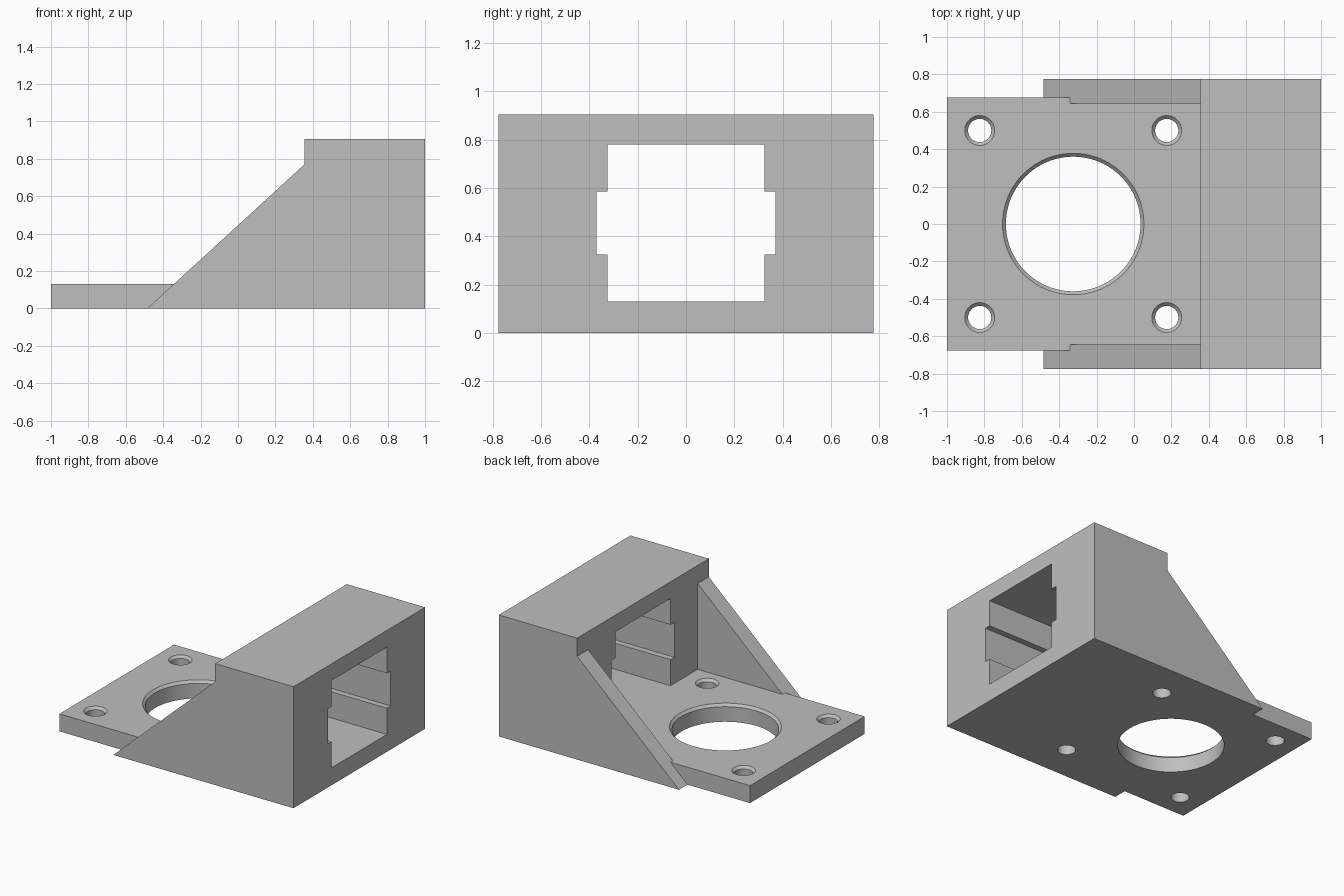
import bpy, bmesh, math
from mathutils import Vector

cube = bpy.data.objects.get("Cube")
if cube:
    bpy.data.objects.remove(cube, do_unlink=True)

# Main sizes
PLATE_H, HEIGHT = 0.13, 0.905
HALF_W, INNER_W, PLATE_W = 0.775, 0.645, 0.675
STEP_X, TOE_X, NOTCH_X = 0.355, -0.485, -0.343
CHAMFER = 0.018

grey = bpy.data.materials.new("plain grey")
grey.use_nodes = True
colour = (0.52, 0.52, 0.52, 1)
grey.diffuse_color = colour
grey.node_tree.nodes["Principled BSDF"].inputs["Base Color"].default_value = colour


def finish(name, bm):
    bmesh.ops.recalc_face_normals(bm, faces=bm.faces)
    mesh = bpy.data.meshes.new(name)
    bm.to_mesh(mesh)
    bm.free()
    mesh.materials.append(grey)
    obj = bpy.data.objects.new(name, mesh)
    bpy.context.collection.objects.link(obj)
    return obj


def prism(name, points, axis, start, end):
    """Extrude a flat outline along x, y or z."""
    def place(a, b):
        co = [a, b]
        co.insert("xyz".index(axis), start)
        return co
    bm = bmesh.new()
    face = bm.faces.new([bm.verts.new(place(a, b)) for a, b in points])
    grown = bmesh.ops.extrude_face_region(bm, geom=[face])["geom"]
    shift = Vector([end - start if axis == c else 0 for c in "xyz"])
    bmesh.ops.translate(bm, vec=shift, verts=[v for v in grown if isinstance(v, bmesh.types.BMVert)])
    return finish(name, bm)


def hole_cutter(x, y, radius, sides):
    """Round cutter whose upper end flares to chamfer the rim."""
    profile = [(0, -0.1), (radius, -0.1), (radius, PLATE_H - CHAMFER),
               (radius + 2 * CHAMFER, PLATE_H + CHAMFER), (0, PLATE_H + CHAMFER)]
    bm = bmesh.new()
    verts = [bm.verts.new((x + r, y, z)) for r, z in profile]
    edges = [bm.edges.new(pair) for pair in zip(verts, verts[1:])]
    bmesh.ops.spin(bm, geom=verts + edges, cent=(x, y, 0), axis=(0, 0, 1),
                   angle=math.tau, steps=sides)
    bmesh.ops.remove_doubles(bm, verts=bm.verts, dist=0.0001)
    return finish("hole_cutter", bm)


def cut(obj, cutter):
    mod = obj.modifiers.new("cut", "BOOLEAN")
    mod.operation, mod.solver, mod.object = "DIFFERENCE", "EXACT", cutter
    bpy.context.view_layer.objects.active = obj
    bpy.ops.object.modifier_apply(modifier=mod.name)
    bpy.data.objects.remove(cutter, do_unlink=True)


def mirrored(half):
    return half + [(x, -y) for x, y in reversed(half)]


# Mounting plate, narrower between the side gussets
plate = prism("mounting_plate", mirrored([(-1, PLATE_W), (NOTCH_X, PLATE_W),
              (NOTCH_X, INNER_W), (STEP_X, INNER_W)]), "z", 0, PLATE_H)
cut(plate, hole_cutter(-0.325, 0, 0.36, 96))
for x in (-0.825, 0.175):
    for y in (-0.5, 0.5):
        cut(plate, hole_cutter(x, y, 0.062, 48))

# Housing block with a stepped tunnel running through it
housing = prism("housing_block", [(-HALF_W, 0), (HALF_W, 0), (HALF_W, HEIGHT),
                (-HALF_W, HEIGHT)], "x", STEP_X, 1)
w, slot_w, low, high, top = 0.325, 0.37, 0.325, 0.585, 0.78
side = [(w, PLATE_H), (w, low), (slot_w, low), (slot_w, high), (w, high), (w, top)]
tunnel = side + [(-y, z) for y, z in reversed(side)]
cut(housing, prism("tunnel_cutter", tunnel, "x", STEP_X - 0.1, 1.1))

# Triangular side gussets
for name, s in (("left_gusset", 1), ("right_gusset", -1)):
    prism(name, [(TOE_X, 0), (STEP_X, 0), (STEP_X, 0.77)], "y", s * INNER_W, s * HALF_W)

# Smooth only the round hole walls
bpy.ops.object.select_all(action="DESELECT")
plate.select_set(True)
bpy.context.view_layer.objects.active = plate
bpy.ops.object.shade_smooth_by_angle(angle=math.radians(30))
